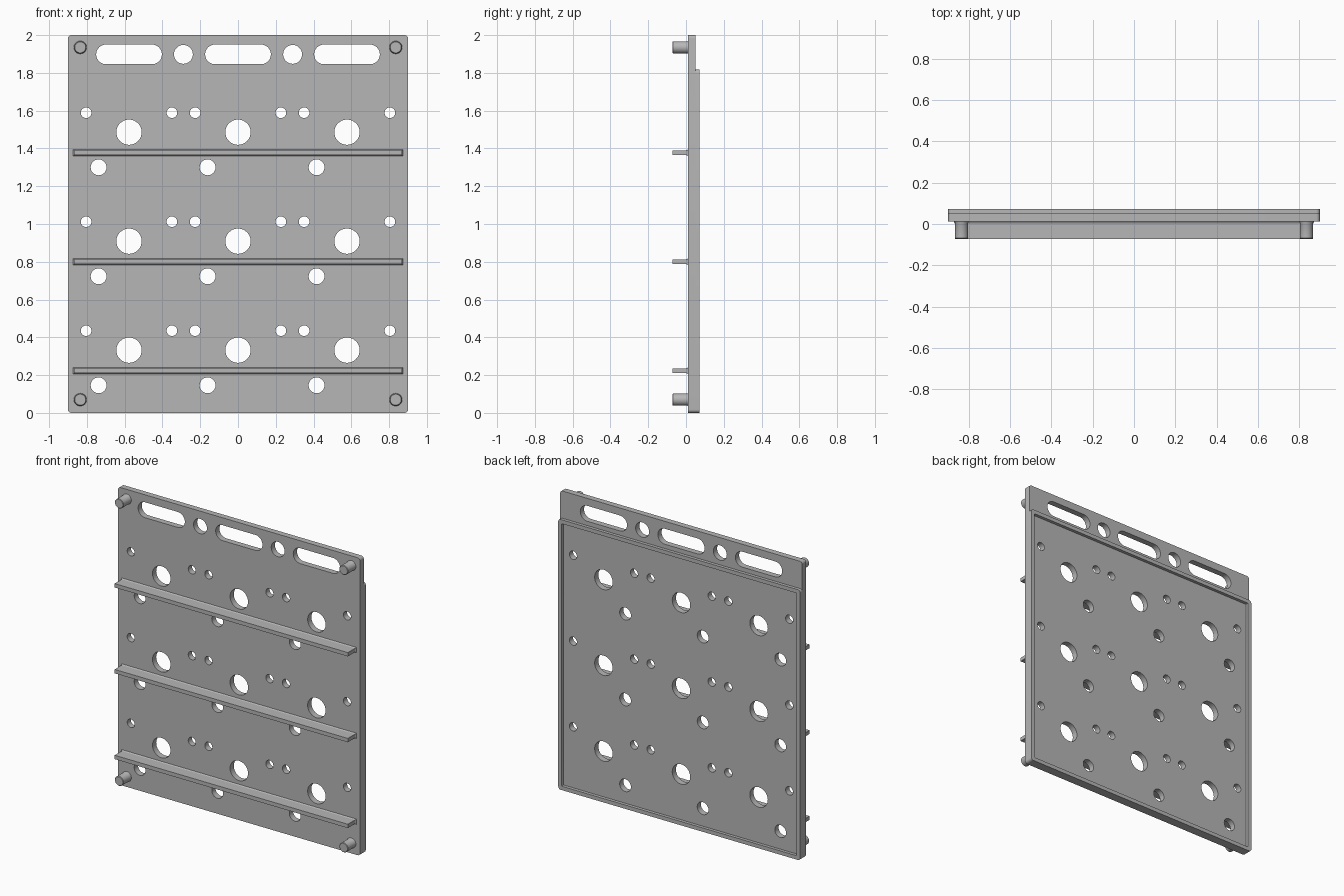
import bpy, bmesh, math
from mathutils import Matrix

cube = bpy.data.objects.get("Cube")
if cube:
    bpy.data.objects.remove(cube)

grey = bpy.data.materials.new("plain_grey")
grey.use_nodes = True
colour = (0.47, 0.47, 0.47, 1)
grey.diffuse_color = colour
grey.node_tree.nodes["Principled BSDF"].inputs["Base Color"].default_value = colour

# Depths along y
TIP, FRONT, STEP, BACK = -0.072, 0.011, 0.051, 0.072
ROWS = (0.223, 0.80, 1.377)
COLUMNS = (-0.577, 0, 0.577)


def outline(x, z, hw, hh, r, steps=8):
    """Rounded rectangle; a circle when hw == hh == r."""
    pts = []
    for q, (sx, sz) in enumerate(((1, 1), (-1, 1), (-1, -1), (1, -1))):
        for i in range(steps + 1):
            a = math.pi / 2 * (q + i / steps)
            p = (x + sx * (hw - r) + r * math.cos(a),
                 z + sz * (hh - r) + r * math.sin(a))
            if not pts or math.dist(p, pts[-1]) > 1e-5:
                pts.append(p)
    if math.dist(pts[0], pts[-1]) < 1e-5:
        pts.pop()
    return pts


def circle(x, z, r):
    return outline(x, z, r, r, r)


def finish(name, bm):
    bmesh.ops.remove_doubles(bm, verts=bm.verts, dist=1e-5)
    bmesh.ops.recalc_face_normals(bm, faces=bm.faces)
    mesh = bpy.data.meshes.new(name)
    bm.to_mesh(mesh)
    bm.free()
    mesh.shade_smooth()
    mesh.set_sharp_from_angle(angle=math.radians(30))
    mesh.materials.append(grey)
    obj = bpy.data.objects.new(name, mesh)
    bpy.context.collection.objects.link(obj)
    return obj


def sheet(name, loops, y0, y1):
    """Flat sheet with holes: the first loop is the edge, the rest are cut out."""
    curve = bpy.data.curves.new(name + "_outline", "CURVE")
    curve.dimensions = "2D"
    curve.fill_mode = "BOTH"
    curve.extrude = (y1 - y0) / 2
    for pts in loops:
        spline = curve.splines.new("POLY")
        spline.points.add(len(pts) - 1)
        for point, (x, z) in zip(spline.points, pts):
            point.co = (x, z, 0, 1)
        spline.use_cyclic_u = True
    temp = bpy.data.objects.new(name + "_outline", curve)
    bpy.context.collection.objects.link(temp)
    deps = bpy.context.evaluated_depsgraph_get()
    mesh = bpy.data.meshes.new_from_object(temp.evaluated_get(deps))
    bpy.data.objects.remove(temp)
    bm = bmesh.new()
    bm.from_mesh(mesh)
    bpy.data.meshes.remove(mesh)
    bm.transform(Matrix.Translation((0, (y0 + y1) / 2, 0))
                 @ Matrix.Rotation(math.pi / 2, 4, "X"))
    return finish(name, bm)


def loft(name, sections):
    """Solid through (y, outline) sections."""
    bm = bmesh.new()
    rings = [[bm.verts.new((x, y, z)) for x, z in pts] for y, pts in sections]
    for a, b in zip(rings, rings[1:]):
        for i in range(len(a)):
            j = (i + 1) % len(a)
            bm.faces.new((a[i], a[j], b[j], b[i]))
    bm.faces.new(rings[0])
    bm.faces.new(rings[-1])
    return finish(name, bm)


# Main panel with handle slots and the repeated hole pattern
loops = [outline(0, 1, 0.9, 1, 0.018)]
loops += [outline(x, 1.898, 0.174, 0.052, 0.052) for x in COLUMNS]
loops += [circle(x, 1.898, 0.05) for x in (-0.289, 0.289)]
for z in ROWS:
    for x in COLUMNS:
        loops.append(circle(x, z + 0.109, 0.067))
        loops.append(circle(x - 0.161, z - 0.077, 0.042))
        loops += [circle(x + dx, z + 0.212, 0.028) for dx in (-0.227, 0.227)]
sheet("main_panel", loops, FRONT, STEP)

# Raised rim on the back, below the handle strip
TOP, RIM = 1.817, 0.026
half = TOP / 2
sheet("back_rim", [outline(0, half, 0.9, half, 0.018),
                   outline(0, half, 0.9 - RIM, half - RIM, 0.004, 2)],
      STEP, BACK)

# Shelf rails with a flared foot
for n, z in enumerate(ROWS):
    loft(f"shelf_rail_{n + 1}", [
        (y, outline(0, z, 0.873 - s, 0.018 - s, 0.001, 1))
        for y, s in ((FRONT, 0), (FRONT - 0.008, 0.005), (TIP, 0.005))])

# Corner pegs
for side, x in (("right", -0.835), ("left", 0.835)):
    for level, z in (("lower", 0.07), ("upper", 1.935)):
        loft(f"{level}_{side}_peg", [
            (y, circle(x, z, r)) for y, r in
            ((FRONT, 0.034), (FRONT - 0.004, 0.032),
             (TIP + 0.003, 0.032), (TIP, 0.029))])
